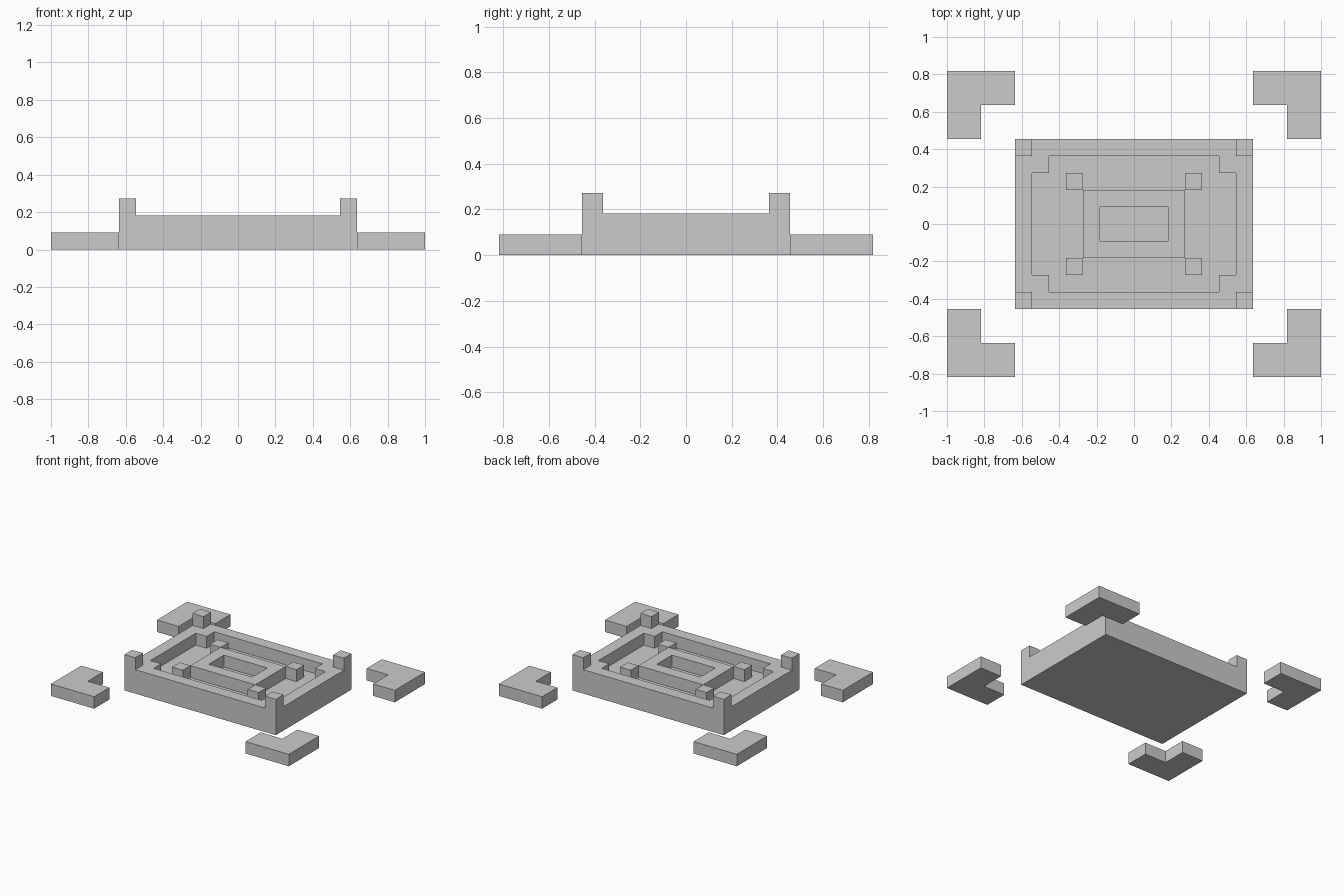
import bpy, bmesh

if "Cube" in bpy.data.objects:
    bpy.data.objects.remove(bpy.data.objects["Cube"])

U = 1 / 11  # the model sits on a grid of 11 units per half length


def prism(name, pts, z0, z1, mirror=False, bottom=True, helper=False):
    """Extrude a plan outline (grid units, counter-clockwise) from z0 to z1."""
    bm = bmesh.new()
    lo = [bm.verts.new((x * U, y * U, z0 * U)) for x, y in pts]
    hi = [bm.verts.new((x * U, y * U, z1 * U)) for x, y in pts]
    n = len(pts)
    bm.faces.new(hi)
    if bottom:
        bm.faces.new(lo[::-1])
    for i in range(n):
        j = (i + 1) % n
        bm.faces.new((lo[i], lo[j], hi[j], hi[i]))
    mesh = bpy.data.meshes.new(name)
    bm.to_mesh(mesh)
    bm.free()
    ob = bpy.data.objects.new(name, mesh)
    bpy.context.collection.objects.link(ob)
    if mirror:
        m = ob.modifiers.new("mirror", 'MIRROR')
        m.use_axis = (True, True, False)
    if helper:
        ob.hide_render = True
        ob.display_type = 'WIRE'
    return ob


def rect(x0, x1, y0, y1):
    return [(x0, y0), (x1, y0), (x1, y1), (x0, y1)]


def cut(ob, cutter):
    m = ob.modifiers.new(cutter.name, 'BOOLEAN')
    m.operation = 'DIFFERENCE'
    m.solver = 'EXACT'
    m.object = cutter


# Main block, cut down around its four corner posts
base = prism("base", rect(-7, 7, -5, 5), 0, 3)
cut(base, prism("top_cutter_long", rect(-8, 8, -4, 4), 2, 5, helper=True))
cut(base, prism("top_cutter_wide", rect(-6, 6, -6, 6), 2, 5, helper=True))

# Sunken channel with notched corners, leaving the central island standing
q = [(6, 3), (5, 3), (5, 4)]
outline = (q + [(-x, y) for x, y in q[::-1]]
           + [(-x, -y) for x, y in q] + [(x, -y) for x, y in q[::-1]])
channel = prism("channel_cutter", outline, 1, 4, helper=True)
cut(channel, prism("island_mask", rect(-3, 3, -2, 2), 0, 5, helper=True))
cut(base, channel)

# Basin in the island
cut(base, prism("basin_cutter", rect(-2, 2, -1, 1), 1, 4, helper=True))

# Small posts at the island corners
prism("island_post", rect(3, 4, 2, 3), 1, 2, mirror=True, bottom=False)

# Detached L-shaped corner slabs
prism("corner_slab", [(9, 5), (11, 5), (11, 9), (7, 9), (7, 7), (9, 7)],
      0, 1, mirror=True)
